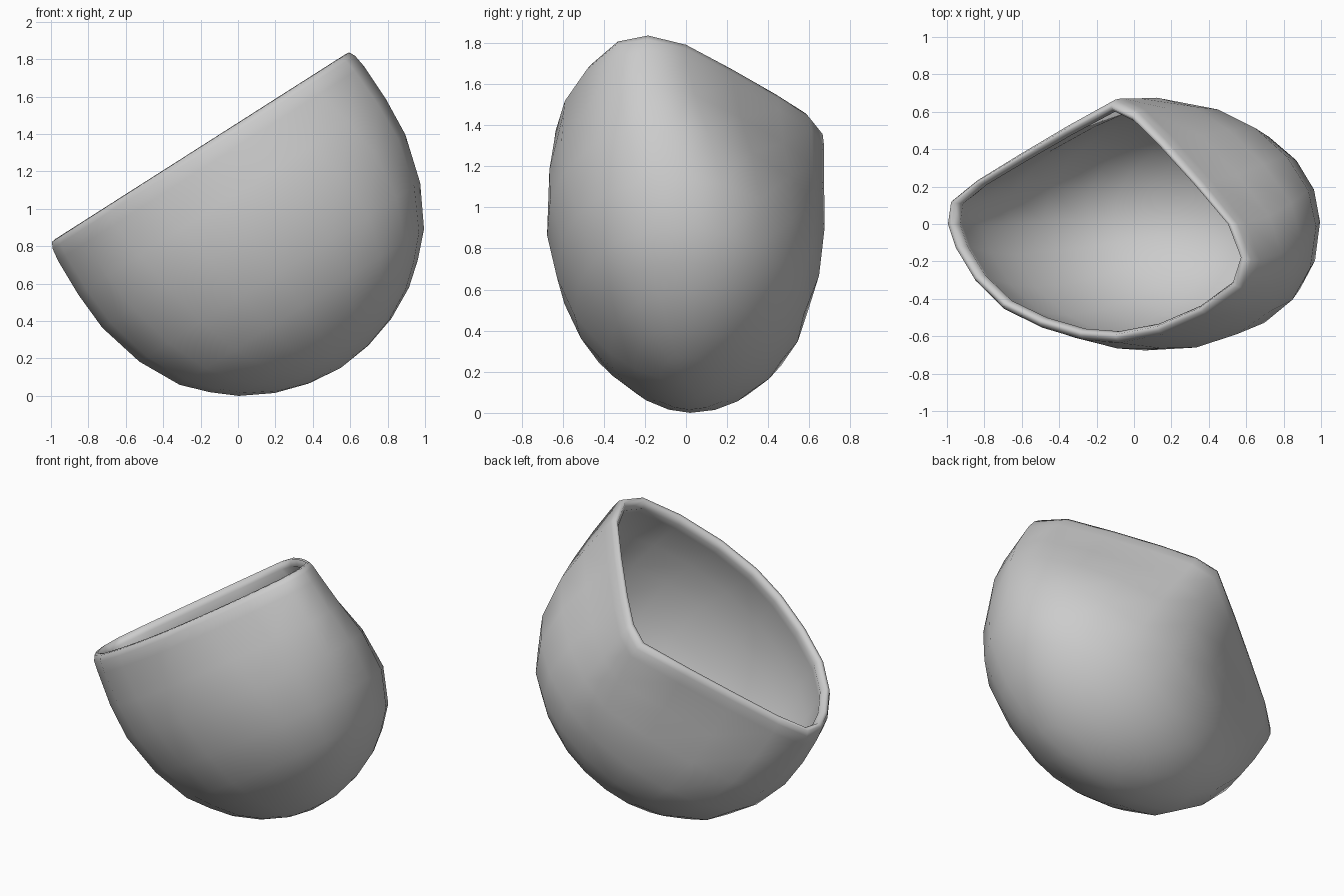
import bpy, bmesh, math
from mathutils import Vector

if "Cube" in bpy.data.objects:
    bpy.data.objects.remove(bpy.data.objects["Cube"])

# Cup frame: U along the rim's long direction, N along the cup axis
U = Vector((0.843, 0, 0.537))
V = Vector((0, 1, 0))
N = Vector((-0.537, 0, 0.843))
C = 0.545 * U

# Rounded-triangle rim outline, one point per 18 degrees
RIM = [(.955, -.19), (.87, 0), (.65, .225), (.42, .445), (.24, .6), (.1, .66),
       (-.2, .52), (-.5, .37), (-.77, .23), (-.93, .12), (-.95, 0), (-.9, -.13),
       (-.78, -.3), (-.6, -.45), (-.36, -.55), (-.1, -.615), (.13, -.63),
       (.4, -.585), (.68, -.48), (.9, -.34)]
COUNT = len(RIM)
RATIO = 0.72

# Levels: (height on axis, half length, blend from oval to rim outline, y shift)
OUTER = [(-.145, .19, 0, .01), (-.09, .37, 0, .015), (0, .54, 0, .02),
         (.1, .66, 0, .02), (.22, .775, .02, .015), (.44, .89, .15, .01),
         (.7, .96, .46, -.005), (.92, .973, .76, -.01), (1.13, .967, .98, 0),
         (1.2, .957, 1, 0)]
LIP = [(1.232, .94, 1, 0, .925), (1.235, .915, 1, 0, .89), (1.19, .89, 1, 0, .865)]
WALL = 0.05


def soft(x, p):
    return math.copysign(abs(x) ** p, x)


def ring(bm, w, h, t, shift, hv=None):
    """One cross-section: h is the half length, hv scales the width."""
    hv = h if hv is None else hv
    verts = []
    for i, (ru, rv) in enumerate(RIM):
        a = 2 * math.pi * i / COUNT
        c, s = math.cos(a), math.sin(a)
        # The front stays fuller to the right and slimmer to the left
        p = 1
        b = t
        if s < -.01:
            b = t ** 1.6
            p = .83 if c > 0 else 1.12
        u = h * ((1 - b) * soft(c, p) + b * ru / .95)
        v = hv * ((1 - b) * soft(s, p) * RATIO + b * rv / .95) + shift
        verts.append(bm.verts.new(C + u * U + v * V + w * N))
    return verts


bm = bmesh.new()

# Outer wall, rounded lip, then inner wall going down
inner = [(w + WALL * (1 - h), h - WALL - .005, t, s, h - 1.35 * WALL * h ** .5)
         for w, h, t, s in reversed(OUTER[:-1])]
rings = [ring(bm, *level) for level in OUTER + LIP + inner]
for a, b in zip(rings, rings[1:]):
    for i in range(COUNT):
        j = (i + 1) % COUNT
        bm.faces.new((a[i], a[j], b[j], b[i]))

# Close the outer and inner bottoms
for r, w in ((rings[0], -.167), (rings[-1], -.115)):
    pole = bm.verts.new(C + w * N)
    for i in range(COUNT):
        bm.faces.new((r[i], r[(i + 1) % COUNT], pole))

bmesh.ops.recalc_face_normals(bm, faces=bm.faces)
lowest = min(v.co.z for v in bm.verts)
bmesh.ops.translate(bm, verts=bm.verts, vec=(0, 0, -lowest))
mesh = bpy.data.meshes.new("tilted_cup")
bm.to_mesh(mesh)
bm.free()
for p in mesh.polygons:
    p.use_smooth = True
cup = bpy.data.objects.new("tilted_cup", mesh)
bpy.context.collection.objects.link(cup)
